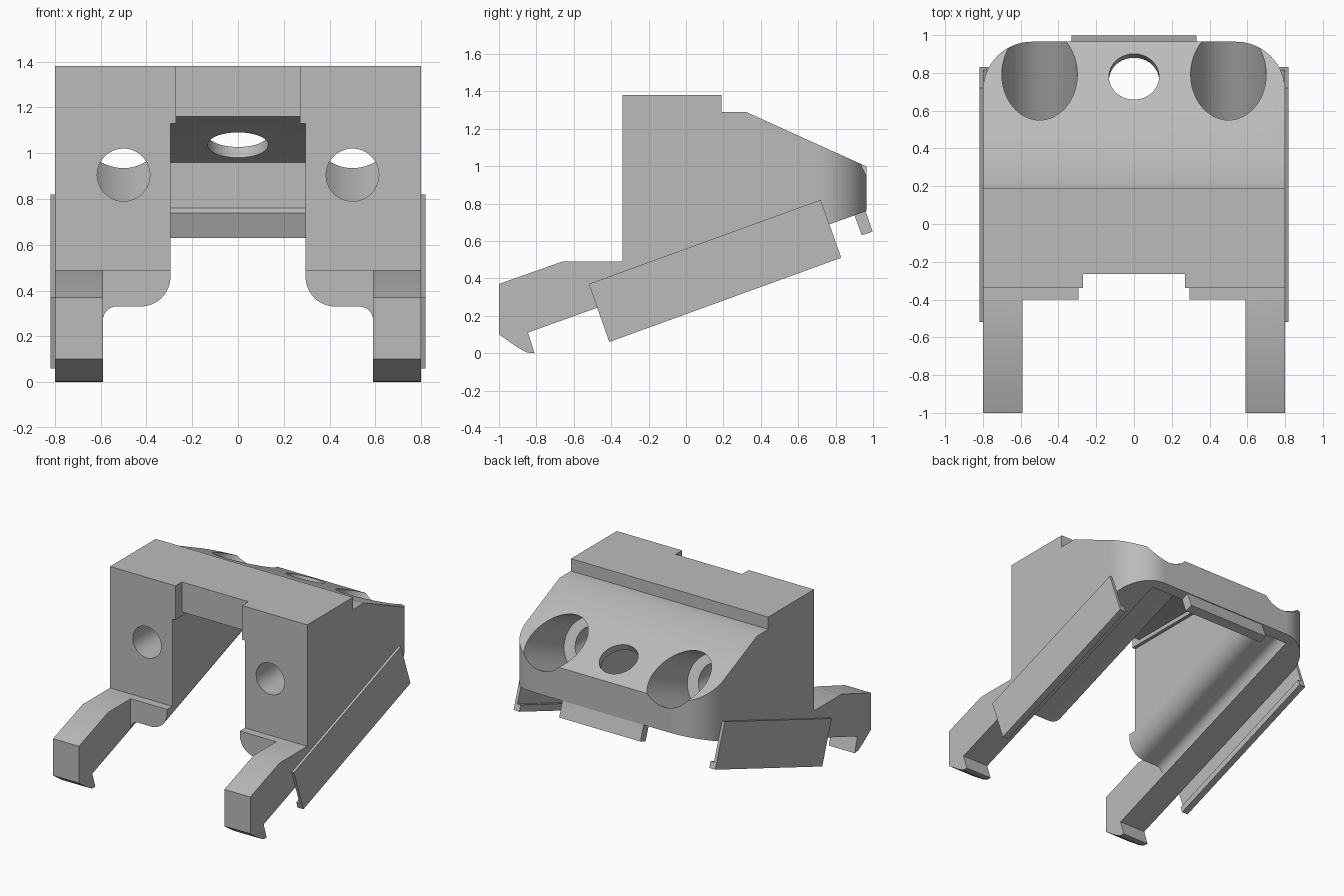
import bpy, bmesh
from math import radians, sin, cos, pi
from mathutils import Matrix, Vector

cube = bpy.data.objects.get("Cube")
if cube:
    bpy.data.objects.remove(cube, do_unlink=True)

grey = bpy.data.materials.new("plain_grey")
grey.use_nodes = True
grey.diffuse_color = (0.5, 0.5, 0.5, 1)
grey.node_tree.nodes["Principled BSDF"].inputs["Base Color"].default_value = (0.5, 0.5, 0.5, 1)


def finish(name, bm):
    bmesh.ops.recalc_face_normals(bm, faces=bm.faces)
    mesh = bpy.data.meshes.new(name)
    bm.to_mesh(mesh)
    bm.free()
    mesh.materials.append(grey)
    ob = bpy.data.objects.new(name, mesh)
    bpy.context.collection.objects.link(ob)
    return ob


def loft(name, start, end):
    """Solid between two matching outlines."""
    bm = bmesh.new()
    a = [bm.verts.new(p) for p in start]
    b = [bm.verts.new(p) for p in end]
    bm.faces.new(a)
    bm.faces.new(b)
    for i in range(len(a)):
        j = (i + 1) % len(a)
        bm.faces.new((a[i], a[j], b[j], b[i]))
    return finish(name, bm)


def side_prism(name, pts, x0, x1):
    """Side outline (y, z) extruded across x."""
    return loft(name, [(x0, y, z) for y, z in pts], [(x1, y, z) for y, z in pts])


def box(name, x0, x1, y0, y1, z0, z1):
    return side_prism(name, [(y0, z0), (y1, z0), (y1, z1), (y0, z1)], x0, x1)


def rod(name, p, q, r):
    p, q = Vector(p), Vector(q)
    d = q - p
    bm = bmesh.new()
    m = Matrix.Translation((p + q) / 2) @ d.to_track_quat('Z', 'Y').to_matrix().to_4x4()
    bmesh.ops.create_cone(bm, cap_ends=True, segments=64, radius1=r, radius2=r,
                          depth=d.length, matrix=m)
    return finish(name, bm)


def arc(cx, cy, r, a0, a1, n=12):
    return [(cx + r * cos(radians(a0 + (a1 - a0) * i / n)),
             cy + r * sin(radians(a0 + (a1 - a0) * i / n))) for i in range(n + 1)]


def combine(target, tool, operation='DIFFERENCE'):
    tool.hide_render = True
    mod = target.modifiers.new("cut", 'BOOLEAN')
    mod.operation = operation
    mod.solver = 'EXACT'
    mod.object = tool
    bpy.context.view_layer.objects.active = target
    bpy.ops.object.modifier_apply(modifier=mod.name)
    bpy.data.objects.remove(tool, do_unlink=True)


SLOPE = 0.364          # rise of the underside towards the back
BACK = 0.965

# Body with the two hooked front arms, as one side outline
body = side_prism("body_and_arms", [
    (-1, 0.37), (-0.66, 0.49), (-0.34, 0.49), (-0.34, 1.38), (0.19, 1.38),
    (0.19, 1.29), (0.32, 1.29), (BACK, 0.998), (BACK, 0.76), (-0.845, 0.11),
    (-0.81, 0), (-0.85, 0.003), (-0.9, 0.03), (-1, 0.1)], -0.8, 0.8)

# Rounded back corners
corner = arc(0.54, BACK - 0.26, 0.26, 0, 90, 20)
plan = [(0.9, -1.1), (0.9, 0.6), (0.8, 0.6)] + corner
plan += [(-x, y) for x, y in reversed(plan)]
combine(body, loft("plan_cutter", [(x, y, -0.2) for x, y in plan],
                   [(x, y, 1.6) for x, y in plan]), 'INTERSECT')

# Gap between the arms
combine(body, box("arm_gap", -0.59, 0.59, -1.2, -0.4, -0.2, 0.8))

# Central channel with a sloping roof at the back
combine(body, side_prism("channel", [
    (-0.6, 0), (-0.6, 1.13), (0.55, 1.13), (0.925, 0.96), (0.925, 0)], -0.295, 0.295))
combine(body, side_prism("channel_roof", [
    (-0.6, 0.8), (-0.6, 1.16), (0.485, 1.16), (0.8, 1.017), (0.8, 0.8)], -0.27, 0.27))

# Underside recess with rounded edges, running up the slope
half = [(0.59, -0.4)] + arc(0.53, 0.27, 0.06, 0, 90, 8) + arc(0.425, 0.46, 0.13, 270, 180)
half += [(0.295, 0.5), (0.28, 0.5)]
section = half + [(-x, z) for x, z in reversed(half)]
combine(body, loft("recess",
                   [(x, -0.45, z - 0.05 * SLOPE) for x, z in section],
                   [(x, 0.9, z + 1.3 * SLOPE) for x, z in section]))

# Shallow notch high on the front
combine(body, box("front_notch", -0.27, 0.27, -0.5, -0.265, 1.0, 1.5))

# Centre hole square to the sloping top
tilt = radians(24.4)
normal = Vector((0, sin(tilt), cos(tilt)))
centre = Vector((0, 0.78, 1.082))
combine(body, rod("centre_hole", centre - normal * 0.15, centre + normal * 0.2, 0.133))

# Screw holes with tilted counterbores
for s in (-1, 1):
    combine(body, rod("screw_hole", (s * 0.5, -0.6, 0.905), (s * 0.5, 0.52, 0.905), 0.115))
    axis = Vector((0, cos(tilt), sin(tilt)))
    mouth = Vector((s * 0.5, 0.793, 1.076))
    combine(body, rod("counterbore", mouth - axis * 0.43, mouth + axis * 0.7, 0.2))

# Tab under the back wall
tab = side_prism("back_tab", [(0.9, 0.738), (0.94, 0.63), (0.998, 0.65), (0.958, 0.765),
                              (0.93, 0.765)], -0.33, 0.33)

# Slanted side plates with an inward lip along the lower edge
parts = [body, tab]
for s, side in ((1, "left"), (-1, "right")):
    parts.append(side_prism(side + "_side_plate", [
        (-0.52, 0.37), (0.72, 0.82), (0.83, 0.51), (-0.41, 0.06)], s * 0.797, s * 0.818))
    parts.append(side_prism(side + "_plate_lip", [
        (-0.425, 0.105), (0.815, 0.555), (0.83, 0.51), (-0.41, 0.06)], s * 0.77, s * 0.8))

for ob in parts:
    bpy.ops.object.select_all(action='DESELECT')
    ob.select_set(True)
    bpy.context.view_layer.objects.active = ob
    bpy.ops.object.shade_smooth_by_angle(angle=radians(25))
